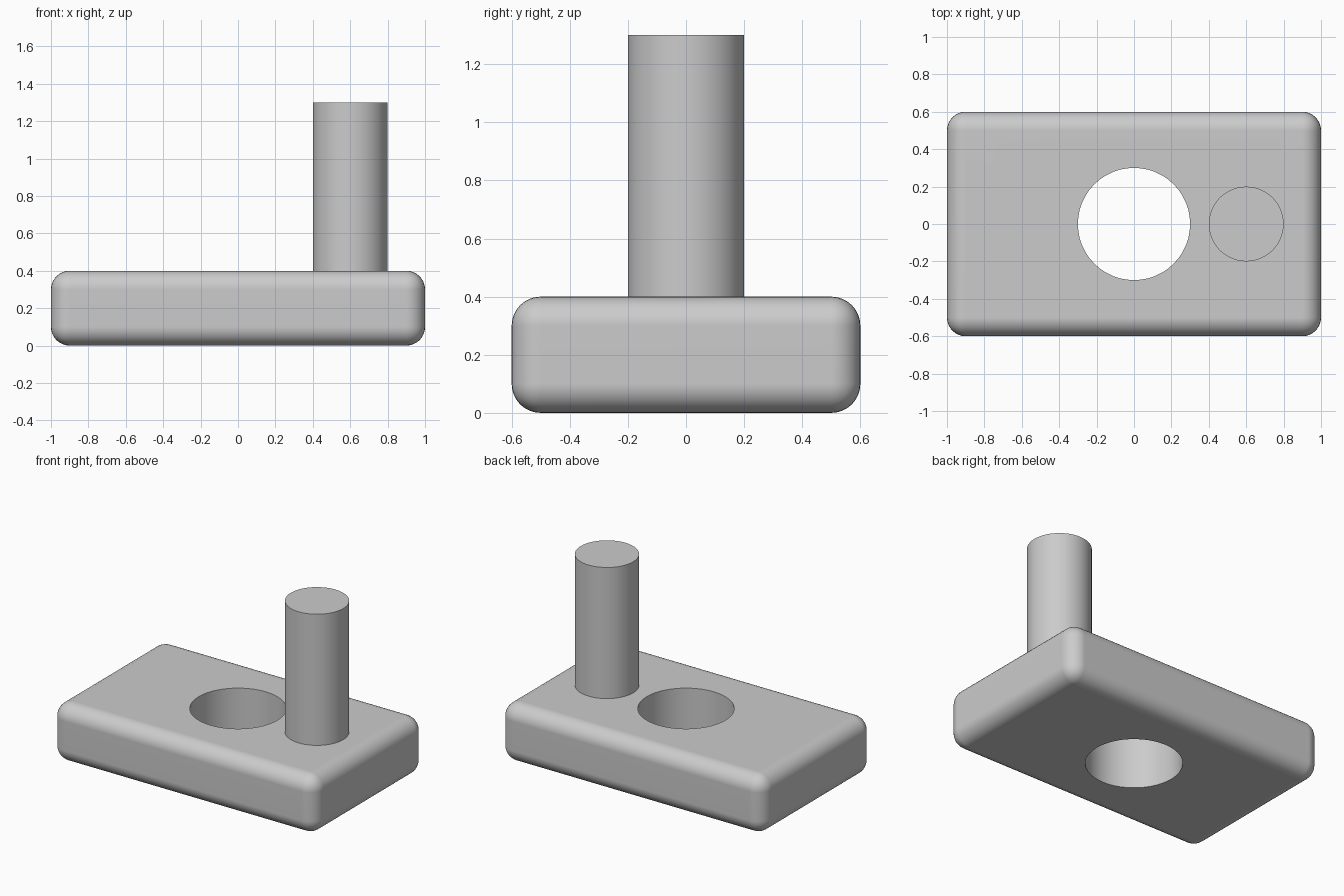
import bpy
import math

cube = bpy.data.objects.get("Cube")
if cube:
    bpy.data.objects.remove(cube, do_unlink=True)

grey = bpy.data.materials.new("light_grey")
grey.use_nodes = True
colour = (0.6, 0.6, 0.6, 1)
grey.diffuse_color = colour
grey.node_tree.nodes["Principled BSDF"].inputs["Base Color"].default_value = colour


def cylinder(name, radius, bottom, top, x):
    bpy.ops.mesh.primitive_cylinder_add(
        vertices=48, radius=radius, depth=top - bottom,
        location=(x, 0, (bottom + top) / 2))
    obj = bpy.context.object
    obj.name = name
    obj.data.materials.append(grey)
    return obj


def smooth(obj):
    bpy.ops.object.select_all(action="DESELECT")
    obj.select_set(True)
    bpy.context.view_layer.objects.active = obj
    bpy.ops.object.shade_smooth_by_angle(angle=math.radians(35))


# Rounded base block
bpy.ops.mesh.primitive_cube_add(size=1, location=(0, 0, 0.2))
base = bpy.context.object
base.name = "base_block"
base.scale = (2, 1.2, 0.4)
bpy.ops.object.transform_apply(location=False, rotation=False, scale=True)
base.data.materials.append(grey)
bevel = base.modifiers.new("rounded_edges", "BEVEL")
bevel.width = 0.1
bevel.segments = 8

# Round hole through the middle of the base
cutter = cylinder("hole_cutter", 0.3, -0.2, 0.6, 0)
hole = base.modifiers.new("round_hole", "BOOLEAN")
hole.operation = "DIFFERENCE"
hole.solver = "EXACT"
hole.object = cutter

bpy.context.view_layer.objects.active = base
for name in ("rounded_edges", "round_hole"):
    bpy.ops.object.modifier_apply(modifier=name)
bpy.data.objects.remove(cutter, do_unlink=True)
smooth(base)

# Keep the large faces flat beside the rounded edges
normals = base.modifiers.new("flat_faces", "WEIGHTED_NORMAL")
normals.keep_sharp = True

# Upright post beside the hole
smooth(cylinder("post", 0.2, 0.38, 1.3, 0.6))
